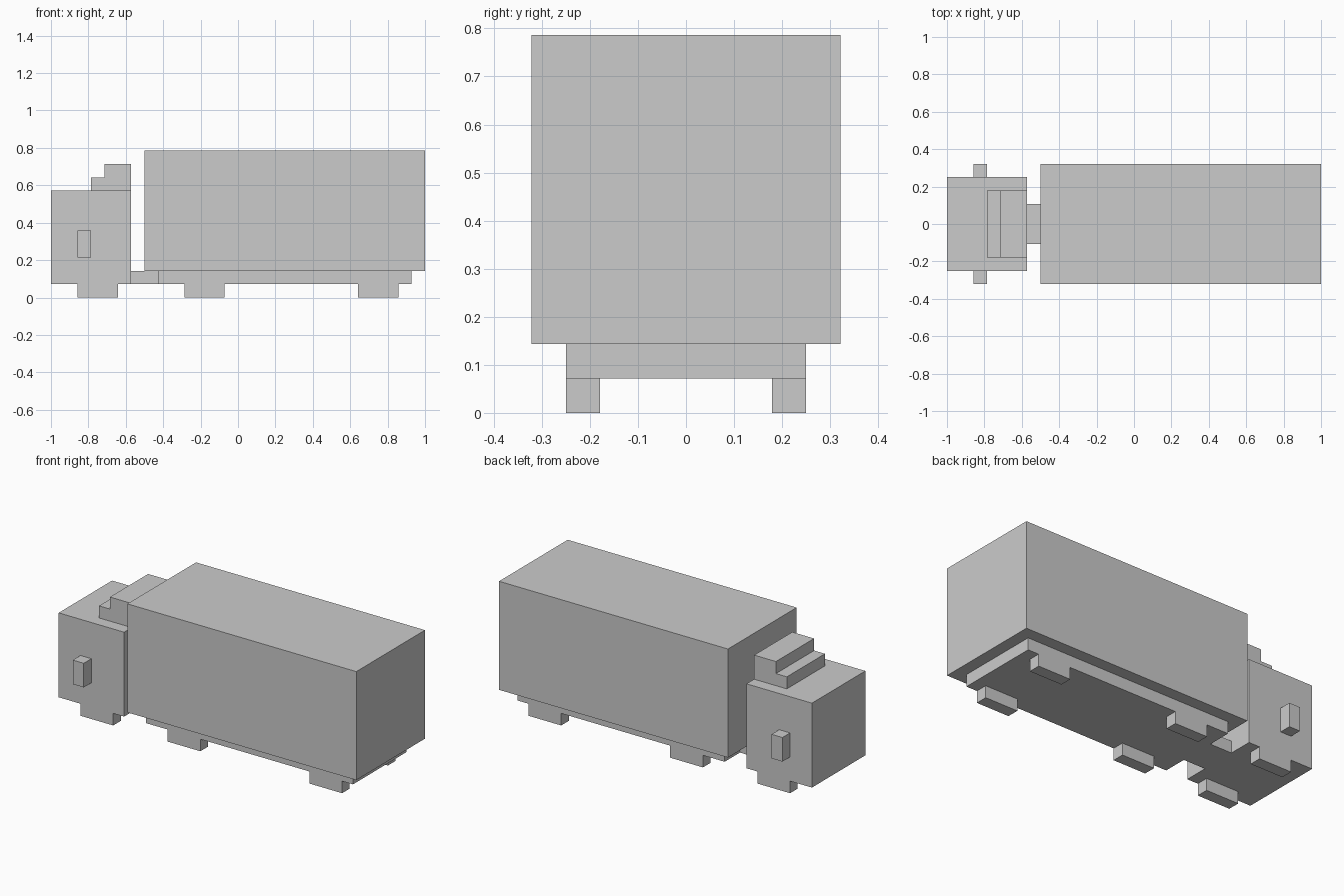
import bpy
import bmesh

cube = bpy.data.objects.get("Cube")
if cube:
    bpy.data.objects.remove(cube, do_unlink=True)

U = 2 / 28  # block unit the whole truck is built on

grey = bpy.data.materials.new("light_grey")
grey.use_nodes = True
colour = (0.6, 0.6, 0.6, 1)
grey.diffuse_color = colour
grey.node_tree.nodes["Principled BSDF"].inputs["Base Color"].default_value = colour


def extrude_profile(name, profile, y0, y1):
    """Solid from an x-z outline, swept along y; all values in block units."""
    bm = bmesh.new()
    face = bm.faces.new([bm.verts.new((x * U, y0 * U, z * U)) for x, z in profile])
    swept = bmesh.ops.extrude_face_region(bm, geom=[face])
    verts = [g for g in swept["geom"] if isinstance(g, bmesh.types.BMVert)]
    bmesh.ops.translate(bm, verts=verts, vec=(0, (y1 - y0) * U, 0))
    bmesh.ops.recalc_face_normals(bm, faces=bm.faces)
    mesh = bpy.data.meshes.new(name)
    bm.to_mesh(mesh)
    bm.free()
    mesh.materials.append(grey)
    obj = bpy.data.objects.new(name, mesh)
    bpy.context.collection.objects.link(obj)
    return obj


def block(name, x0, x1, y0, y1, z0, z1):
    return extrude_profile(name, [(x0, z0), (x1, z0), (x1, z1), (x0, z1)], y0, y1)


def block_pair(name, x0, x1, y0, y1, z0, z1):
    """The same block on both sides of the truck."""
    block(name + "_left_side", x0, x1, -y1, -y0, z0, z1)
    block(name + "_right_side", x0, x1, y0, y1, z0, z1)


# Cab with stepped roof deflector and side mirrors
block("cab", -14, -8, -3.5, 3.5, 1, 8)
steps = [(-11, 8), (-8, 8), (-8, 10), (-10, 10), (-10, 9), (-11, 9)]
extrude_profile("roof_deflector", steps, -2.5, 2.5)
block_pair("mirror", -12, -11, 3.5, 4.5, 3, 5)

# Trailer, its chassis and the hitch
block("trailer_box", -7, 14, -4.5, 4.5, 2, 11)
block("trailer_chassis", -6, 13, -3.5, 3.5, 1, 2)
block("hitch", -8, -6, -1.5, 1.5, 1, 2)

# Wheels on three axles
for name, x in (("cab_wheel", -12), ("trailer_front_wheel", -4), ("trailer_rear_wheel", 9)):
    block_pair(name, x, x + 3, 2.5, 3.5, 0, 1)
